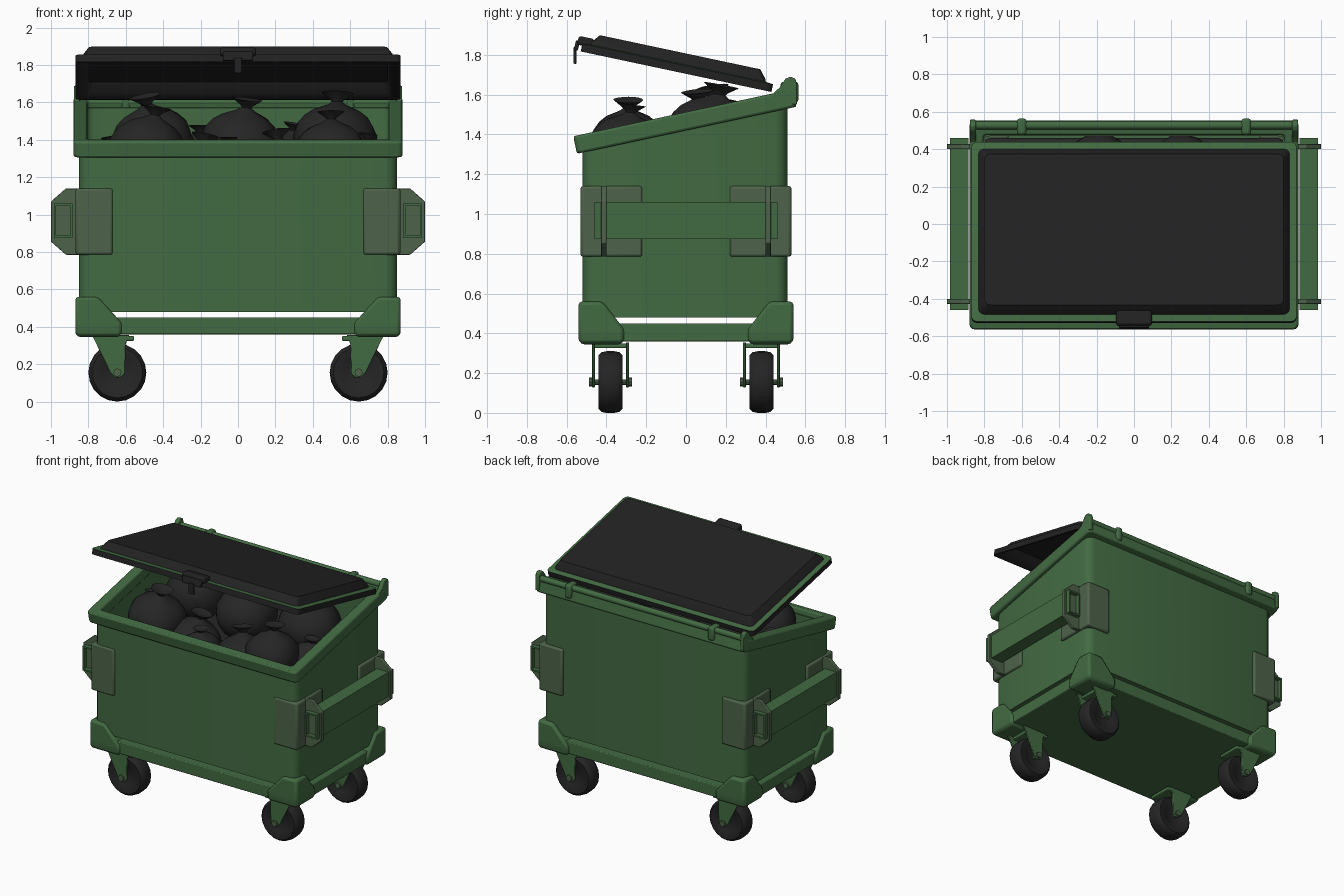
import bpy, bmesh, math, random
from mathutils import Matrix, Vector

if "Cube" in bpy.data.objects:
    bpy.data.objects.remove(bpy.data.objects["Cube"])

random.seed(4)
TILT = math.radians(12.1)
SL = math.tan(TILT)


def mat(name, c):
    m = bpy.data.materials.new(name)
    m.diffuse_color = (*c, 1)
    m.use_nodes = True
    m.node_tree.nodes["Principled BSDF"].inputs["Base Color"].default_value = m.diffuse_color
    return m


GREEN = mat("painted_green", (0.055, 0.145, 0.055))
WORN = mat("worn_green", (0.075, 0.125, 0.068))
LID = mat("lid_black", (0.016, 0.016, 0.016))
BAG = mat("bag_black", (0.019, 0.019, 0.02))
TYRE = mat("tyre_black", (0.018, 0.018, 0.018))


def finish(name, bm, m, bevel=0, M=None, smooth=True, segs=2):
    bmesh.ops.recalc_face_normals(bm, faces=bm.faces)
    if M:
        bm.transform(M)
    me = bpy.data.meshes.new(name)
    bm.to_mesh(me)
    bm.free()
    ob = bpy.data.objects.new(name, me)
    bpy.context.collection.objects.link(ob)
    me.materials.append(m)
    if bevel:
        b = ob.modifiers.new("bevel", 'BEVEL')
        b.width, b.segments, b.limit_method = bevel, segs, 'ANGLE'
    if smooth:
        bpy.ops.object.select_all(action='DESELECT')
        ob.select_set(True)
        bpy.context.view_layer.objects.active = ob
        bpy.ops.object.shade_smooth_by_angle(angle=math.radians(35))
    return ob


def ring(hx, hy, r, z, slope=0, seg=3, cy=0):
    """Rounded rectangle, optionally sloped along y."""
    pts = []
    for k, (sx, sy) in enumerate([(1, 1), (-1, 1), (-1, -1), (1, -1)]):
        for i in range(seg + 1):
            a = math.pi / 2 * (k + i / seg)
            x = sx * (hx - r) + r * math.cos(a)
            y = cy + sy * (hy - r) + r * math.sin(a)
            pts.append((x, y, z + slope * y))
    return pts


def loft(rings, caps=True, loop=False):
    bm = bmesh.new()
    vs = [[bm.verts.new(p) for p in r] for r in rings]
    n = len(rings[0])
    for a, b in zip(vs, vs[1:] + (vs[:1] if loop else [])):
        for i in range(n):
            bm.faces.new((a[i], a[(i + 1) % n], b[(i + 1) % n], b[i]))
    if caps and not loop:
        bm.faces.new(vs[0])
        bm.faces.new(vs[-1])
    return bm


def box(name, x0, x1, y0, y1, z0, z1, m=GREEN, bevel=0.006, M=None):
    q = lambda z: [(x0, y0, z), (x1, y0, z), (x1, y1, z), (x0, y1, z)]
    return finish(name, loft([q(z0), q(z1)]), m, bevel, M)


def plate(name, pts, y0, y1, m=GREEN, bevel=0.004):
    """x-z outline extruded along y."""
    return finish(name, loft([[(x, y, z) for x, z in pts] for y in (y0, y1)]), m, bevel)


def lathe(name, prof, m, M, seg=20, wob=0, smooth=True):
    rings = []
    ph = random.random() * 6
    for r, z in prof:
        rings.append([(r * (1 + wob * math.sin(3 * a + ph) + wob * random.uniform(-.6, .6)) * math.cos(a),
                       r * (1 + wob * math.cos(2 * a + ph)) * math.sin(a), z)
                      for a in [2 * math.pi * i / seg for i in range(seg)]])
    return finish(name, loft(rings), m, 0, M, smooth)


# Bin shell: outer wall, sloped top, inner wall and floor
finish("bin_body", loft([ring(.85, .515, .06, .48, cy=-.005),
                         ring(.85, .515, .06, 1.47, SL, cy=-.005),
                         ring(.81, .475, .04, 1.47, SL, cy=-.005),
                         ring(.81, .475, .04, .52, cy=-.005)]), GREEN)
# Base slab below the walls
box("base_slab", -.855, .855, -.525, .52, .36, .45)
# Sloped rim frame
RM = Matrix.Translation((0, -.005, 1.465)) @ Matrix.Rotation(TILT, 4, 'X')
finish("top_rim", loft([ring(.88, .565, .03, -.045), ring(.88, .565, .03, .045),
                        ring(.805, .50, .02, .045), ring(.805, .50, .02, -.045)], loop=True),
       GREEN, 0.012, RM)

# Corner castings, fork pocket plates and casters
for sx in (-1, 1):
    for sy in (-1, 1):
        q = lambda x0, y0, z, e=0: [(sx * x0, sy * y0, z), (sx * (.87 - e), sy * y0, z),
                                    (sx * (.87 - e), sy * (.54 - e), z), (sx * x0, sy * (.54 - e), z)]
        finish("corner_casting", loft([q(.63, .32, .345, .01), q(.62, .31, .37), q(.62, .31, .42),
                                       q(.75, .42, .56)]), GREEN, 0.018)
        # reinforcement plates wrapping the corner
        xs = sorted((sx * .67, sx * .865))
        ys = sorted((sy * .44, sy * .53))
        box("corner_plate_face", *xs, *ys, .785, 1.14, WORN, .012)
        xs = sorted((sx * .79, sx * .868))
        ys = sorted((sy * .22, sy * .528))
        box("corner_plate_side", *xs, *ys, .785, 1.14, WORN, .012)
        # bracket holding the pocket bar
        plate("pocket_bracket", [(sx * x, z) for x, z in
                                 [(.85, .785), (.92, .785), (1.0, .855), (1.0, 1.07), (.92, 1.14), (.85, 1.14)]],
              sy * .40, sy * .428, WORN)
        # caster: fork, top plate, axle and wheel
        wx, wy = sx * .645, sy * .38
        for d in (-1, 1):
            plate("caster_fork", [(sx * x, z) for x, z in
                                  [(.78, .355), (.58, .355), (.60, .31), (.605, .15), (.625, .128),
                                   (.655, .128), (.68, .15)]], wy + d * .078, wy + d * .093)
        box("caster_plate", wx - .09, wx + .09, wy - .093, wy + .093, .325, .35)
        R = Matrix.Translation((wx, wy, .155)) @ Matrix.Rotation(math.pi / 2, 4, 'X')
        lathe("wheel", [(.07, -.045), (.085, -.055), (.135, -.06), (.15, -.045), (.155, -.02),
                        (.155, .02), (.15, .045), (.135, .06), (.085, .055), (.07, .045)], TYRE, R)
        lathe("axle_bolt", [(.022, -.108), (.022, -.09), (.014, -.09), (.014, .09),
                            (.022, .09), (.022, .108)], WORN, R, 8)

    # Fork pocket bar, hollow-ended tube
    def tube(e, y):
        x0, x1 = .885 + e, .985 - e
        return [(sx * x0, y, .875 + e), (sx * x1, y, .875 + e), (sx * x1, y, 1.06 - e), (sx * x0, y, 1.06 - e)]
    finish("pocket_bar", loft([tube(.012, -.40), tube(.012, -.46), tube(0, -.46),
                               tube(0, .46), tube(.012, .46), tube(.012, .40)]), GREEN)

    # Hinge ears and clips on the back rim
    ear = [(.42, 1.59), (.47, 1.635), (.50, 1.68), (.525, 1.69), (.55, 1.68), (.558, 1.65), (.558, 1.55), (.42, 1.55)]
    finish("hinge_ear", loft([[(sx * x, y, z) for y, z in ear] for x in (.845, .878)]), GREEN, .006)
    box("hinge_clip", sx * .6 - .025, sx * .6 + .025, .475, .565, 1.56, 1.665, GREEN, .015)

# Hinge rods
for y, z, r in ((.528, 1.635, .022), (.49, 1.60, .015)):
    lathe("hinge_rod", [(r, -.85), (r, .85)], GREEN,
          Matrix.Translation((0, y, z)) @ Matrix.Rotation(math.pi / 2, 4, 'Y'), 12)

# Lid: hollow tray, tipped open with the front raised
LM = Matrix.Translation((0, -.05, 1.715)) @ Matrix.Rotation(-math.radians(12), 4, 'X')
lid = finish("lid", loft([ring(.80, .41, .03, .08), ring(.82, .445, .03, .025), ring(.855, .475, .03, .0),
                          ring(.87, .49, .03, .0), ring(.87, .49, .03, .04), ring(.832, .452, .03, .044),
                          ring(.825, .445, .03, .06), ring(.80, .412, .03, .10)]), LID, 0, LM)
lid.data.materials.append(GREEN)
up = LM.to_3x3() @ Vector((0, 0, 1))
for f in lid.data.polygons:  # green flange around the raised panel
    loc = LM.inverted() @ f.center
    if f.normal.dot(up) > .9 and .035 < loc.z < .05:
        f.material_index = 1
# Lid handle and hanging latch
box("lid_handle", -.095, .095, -.515, -.435, .03, .075, LID, .012, LM)
box("lid_handle_grip", -.08, .08, -.525, -.505, .0, .05, LID, .006, LM)
box("lid_latch", -.022, .022, -.565, -.55, 1.755, 1.84, LID, .004)

# Rubbish bags with tied necks
bags = [(-.48, -.29, 1.34, .205), (.50, -.30, 1.33, .19), (-.05, -.37, 1.25, .14),
        (.02, .08, 1.37, .215), (.52, .13, 1.39, .225), (-.45, .17, 1.38, .225),
        (.68, -.12, 1.27, .14), (.24, -.28, 1.22, .2), (-.22, -.22, 1.2, .2),
        (-.66, -.08, 1.24, .15), (.27, .3, 1.28, .18), (-.2, .32, 1.28, .17)]
for x, y, z, r in bags:
    prof = [(r * c, r * .88 * s) for c, s in
            [(math.cos(math.radians(t)), math.sin(math.radians(t))) for t in range(-80, 70, 15)]]
    k = r * .88
    prof += [(r * .22, k * 1.0), (r * .13, k * 1.08), (r * .16, k * 1.14),
             (r * .38, k * 1.32), (r * .22, k * 1.24)]
    M = (Matrix.Translation((x, y, z)) @ Matrix.Rotation(random.uniform(-.2, .2), 4, 'X')
         @ Matrix.Rotation(random.uniform(-.2, .2), 4, 'Y'))
    lathe("rubbish_bag", prof, BAG, M, 16, .05)
# Rubbish filling beneath the bags
box("rubbish_fill", -.80, .80, -.47, .46, .6, 1.17, BAG, .03)
